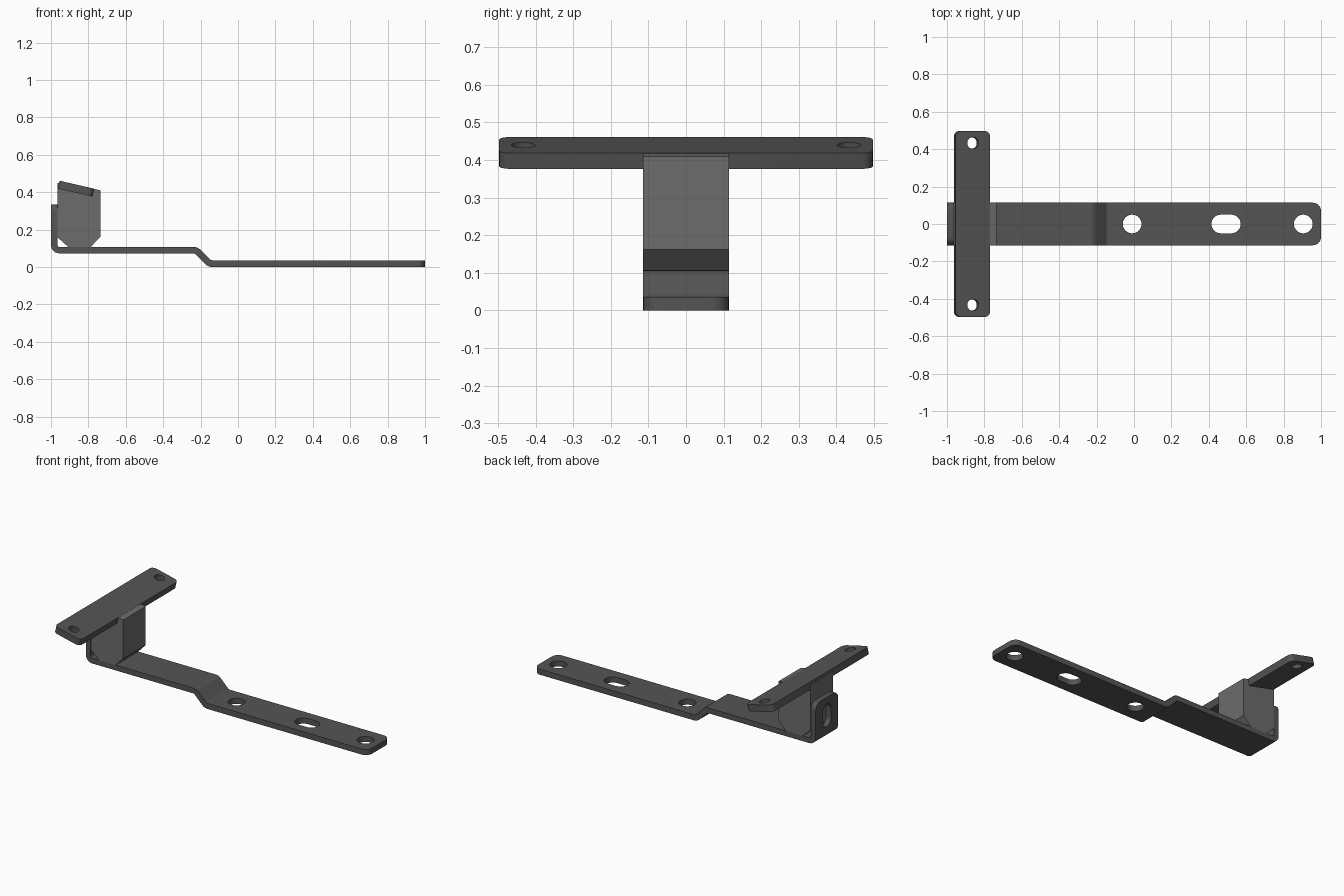
import bpy, bmesh, math
from mathutils import Vector, Matrix

if "Cube" in bpy.data.objects:
    bpy.data.objects.remove(bpy.data.objects["Cube"])

W = 0.114  # half width of strap and block


def fillet(points, steps=6):
    """Round the corners of a 2D polygon given as (a, b, radius)."""
    out, n = [], len(points)
    for i, (a, b, r) in enumerate(points):
        p = Vector((a, b))
        if r == 0:
            out.append(p)
            continue
        d1 = (Vector(points[i - 1][:2]) - p).normalized()
        d2 = (Vector(points[(i + 1) % n][:2]) - p).normalized()
        half = d1.angle(d2) / 2
        c = p + (d1 + d2).normalized() * r / math.sin(half)
        t1, t2 = p + d1 * r / math.tan(half), p + d2 * r / math.tan(half)
        turn = (t1 - c).angle_signed(t2 - c)
        a0 = math.atan2(t1.y - c.y, t1.x - c.x)
        for k in range(steps + 1):
            ang = a0 - turn * k / steps
            out.append(c + r * Vector((math.cos(ang), math.sin(ang))))
    return out


def prism(name, outline, depth, matrix):
    """Extrude a local XY outline symmetrically along local Z."""
    bm = bmesh.new()
    low = bm.faces.new([bm.verts.new((p[0], p[1], -depth)) for p in outline])
    top = bmesh.ops.extrude_face_region(bm, geom=[low])["geom"]
    bmesh.ops.translate(bm, vec=(0, 0, 2 * depth),
                        verts=[g for g in top if isinstance(g, bmesh.types.BMVert)])
    bm.transform(matrix)
    bmesh.ops.recalc_face_normals(bm, faces=bm.faces)
    me = bpy.data.meshes.new(name)
    bm.to_mesh(me)
    bm.free()
    ob = bpy.data.objects.new(name, me)
    bpy.context.collection.objects.link(ob)
    return ob


def slot(r, stretch=0, n=16):
    """Circle outline, stretched along local X into a slot."""
    pts = []
    for side in (1, -1):
        for k in range(n + 1 if stretch else n):
            t = -math.pi / 2 + math.pi * k / n + (0 if side > 0 else math.pi)
            pts.append((side * stretch + r * math.cos(t), r * math.sin(t)))
    return pts


def cut(target, outline, matrix, depth=0.1):
    cutter = prism("hole_cutter", outline, depth, matrix)
    cutter.hide_render = True
    mod = target.modifiers.new("hole", "BOOLEAN")
    mod.operation, mod.solver, mod.object = "DIFFERENCE", "EXACT", cutter
    bpy.context.view_layer.objects.active = target
    bpy.ops.object.modifier_apply(modifier=mod.name)
    bpy.data.objects.remove(cutter)


def smooth(ob):
    bpy.ops.object.select_all(action="DESELECT")
    ob.select_set(True)
    bpy.context.view_layer.objects.active = ob
    bpy.ops.object.shade_smooth_by_angle(angle=math.radians(25))


def paint(ob):
    ob.data.materials.append(dark)


dark = bpy.data.materials.new("dark_steel")
dark.diffuse_color = (0.09, 0.09, 0.09, 1)
dark.use_nodes = True
dark.node_tree.nodes["Principled BSDF"].inputs["Base Color"].default_value = dark.diffuse_color
steel = bpy.data.materials.new("block_steel")
steel.diffuse_color = (0.15, 0.15, 0.15, 1)
steel.use_nodes = True
steel.node_tree.nodes["Principled BSDF"].inputs["Base Color"].default_value = steel.diffuse_color

# Local XY -> world XZ, local Z -> world -Y
upright = Matrix.Rotation(math.pi / 2, 4, "X")

# Joggled strap with upturned end tab
strap = prism("mounting_strap", fillet([
    (1, 0, 0), (1, 0.036, 0), (-0.145, 0.036, 0.025), (-0.216, 0.107, 0.05),
    (-0.965, 0.107, 0.012), (-0.965, 0.335, 0), (-1, 0.335, 0), (-1, 0.073, 0.045),
    (-0.232, 0.073, 0.025), (-0.159, 0, 0.05)]), W, upright)
bm = bmesh.new()
bm.from_mesh(strap.data)
corners = []
for e in bm.edges:
    a, b = (v.co for v in e.verts)
    if abs(a.y - b.y) < 1e-4 and (min(a.x, b.x) > 0.999 or min(a.z, b.z) > 0.334):
        corners.append(e)
bmesh.ops.bevel(bm, geom=corners, offset=0.045, segments=6, profile=0.5, affect="EDGES")
bm.to_mesh(strap.data)
bm.free()

# Strap holes and tab slot
for x, stretch in ((-0.01, 0), (0.492, 0.028), (0.905, 0)):
    cut(strap, slot(0.05, stretch), Matrix.Translation((x, 0, 0)))
cut(strap, slot(0.042, 0.03),
    Matrix.Translation((-0.985, 0, 0.22)) @ Matrix.Rotation(math.pi / 2, 4, "Y"))
paint(strap)
smooth(strap)

# Chamfered support block
block = prism("support_block", [
    (-0.905, 0.105), (-0.79, 0.105), (-0.735, 0.162), (-0.735, 0.41),
    (-0.775, 0.419), (-0.964, 0.45), (-0.964, 0.158)], W, upright)
block.data.materials.append(steel)

# Tilted cross plate with a hole at each end
tilt = Matrix.Translation((-0.866, 0, 0.419)) @ Matrix.Rotation(math.radians(13), 4, "Y")
plate = prism("cross_plate", fillet([
    (0.095, -0.497, 0.03), (0.095, 0.497, 0.03),
    (-0.095, 0.497, 0.03), (-0.095, -0.497, 0.03)]), 0.0215, tilt)
for side in (-1, 1):
    cut(plate, slot(0.031), tilt @ Matrix.Translation((0, side * 0.433, 0)))
paint(plate)
smooth(plate)
